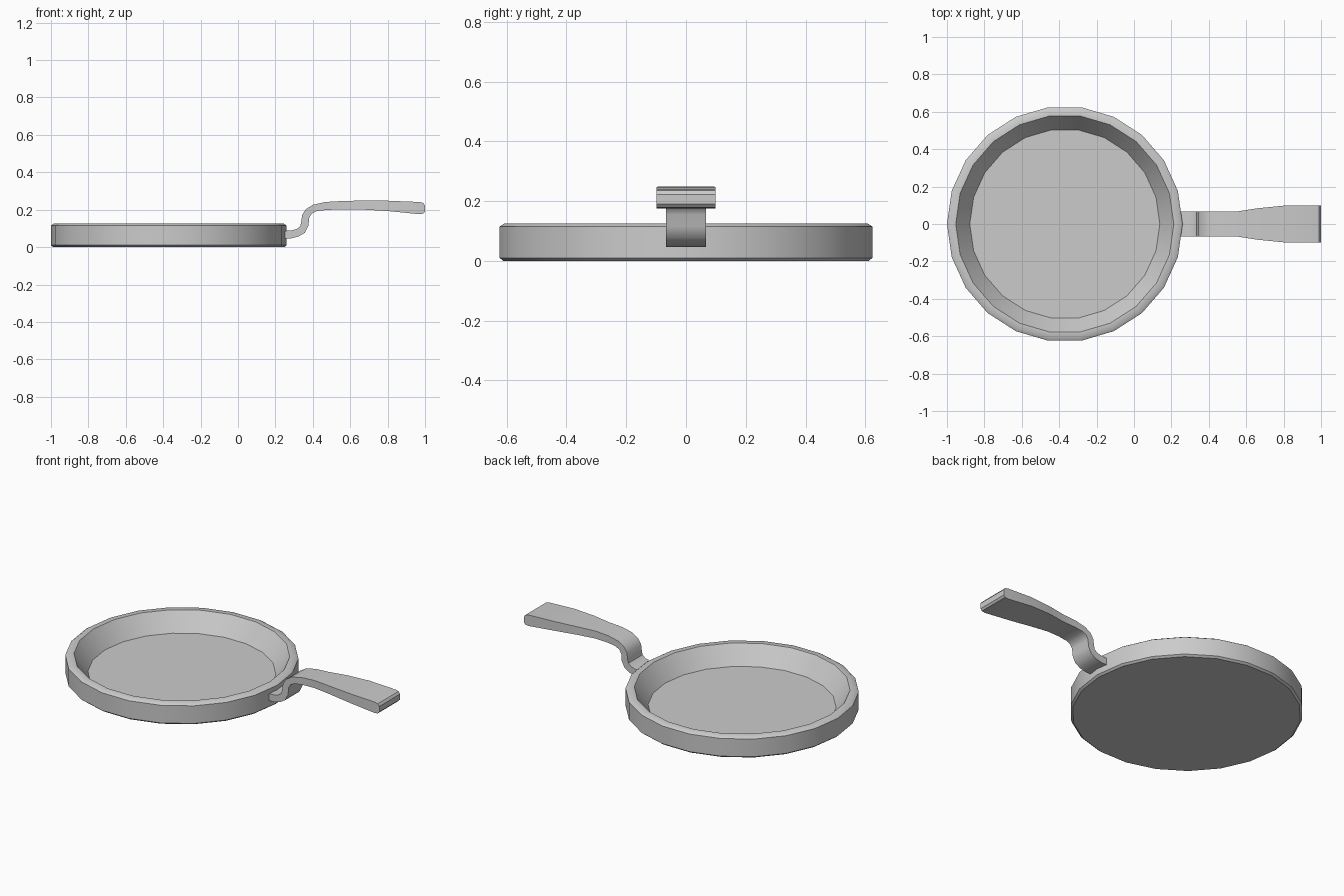
import bpy, bmesh
from math import cos, sin, tau

if "Cube" in bpy.data.objects:
    bpy.data.objects.remove(bpy.data.objects["Cube"])


def make_object(name, bm):
    bmesh.ops.recalc_face_normals(bm, faces=bm.faces)
    mesh = bpy.data.meshes.new(name)
    bm.to_mesh(mesh)
    bm.free()
    ob = bpy.data.objects.new(name, mesh)
    bpy.context.collection.objects.link(ob)
    bpy.ops.object.select_all(action='DESELECT')
    bpy.context.view_layer.objects.active = ob
    ob.select_set(True)
    bpy.ops.object.shade_smooth_by_angle(angle=0.6)
    return ob


def loft(name, rings):
    """Bridge a list of equal-sized closed rings and cap both ends."""
    bm = bmesh.new()
    rows = [[bm.verts.new(p) for p in ring] for ring in rings]
    n = len(rows[0])
    for a, b in zip(rows, rows[1:]):
        for i in range(n):
            j = (i + 1) % n
            bm.faces.new((a[i], a[j], b[j], b[i]))
    bm.faces.new(rows[0])
    bm.faces.new(rows[-1])
    return make_object(name, bm)


# Pan: (radius, height) profile from outer base, over the rim, to inner floor
SIDES, CENTRE = 22, -0.37
pan_profile = [(0.618, 0.0), (0.63, 0.01), (0.63, 0.115), (0.615, 0.125),
               (0.583, 0.125), (0.508, 0.02)]
loft("pan", [[(CENTRE + r * cos(tau * i / SIDES), r * sin(tau * i / SIDES), z)
              for i in range(SIDES)] for r, z in pan_profile])

# Handle: upper x, z, lower x, z, half width along the S-shaped strip
handle_stations = [
    (0.235, 0.086, 0.235, 0.046, 0.067),
    (0.285, 0.089, 0.285, 0.047, 0.067),
    (0.315, 0.097, 0.325, 0.057, 0.067),
    (0.333, 0.112, 0.358, 0.077, 0.067),
    (0.338, 0.135, 0.377, 0.115, 0.067),
    (0.343, 0.172, 0.380, 0.155, 0.067),
    (0.362, 0.202, 0.393, 0.178, 0.067),
    (0.400, 0.226, 0.420, 0.192, 0.067),
    (0.465, 0.241, 0.475, 0.199, 0.067),
    (0.550, 0.246, 0.550, 0.201, 0.067),
    (0.660, 0.249, 0.660, 0.201, 0.084),
    (0.800, 0.248, 0.800, 0.193, 0.098),
    (0.970, 0.241, 0.970, 0.176, 0.098),
    (0.990, 0.236, 0.990, 0.179, 0.098),
    (1.000, 0.223, 1.000, 0.190, 0.098),
]
loft("handle", [[(xt, -w, zt), (xt, w, zt), (xb, w, zb), (xb, -w, zb)]
                for xt, zt, xb, zb, w in handle_stations])
